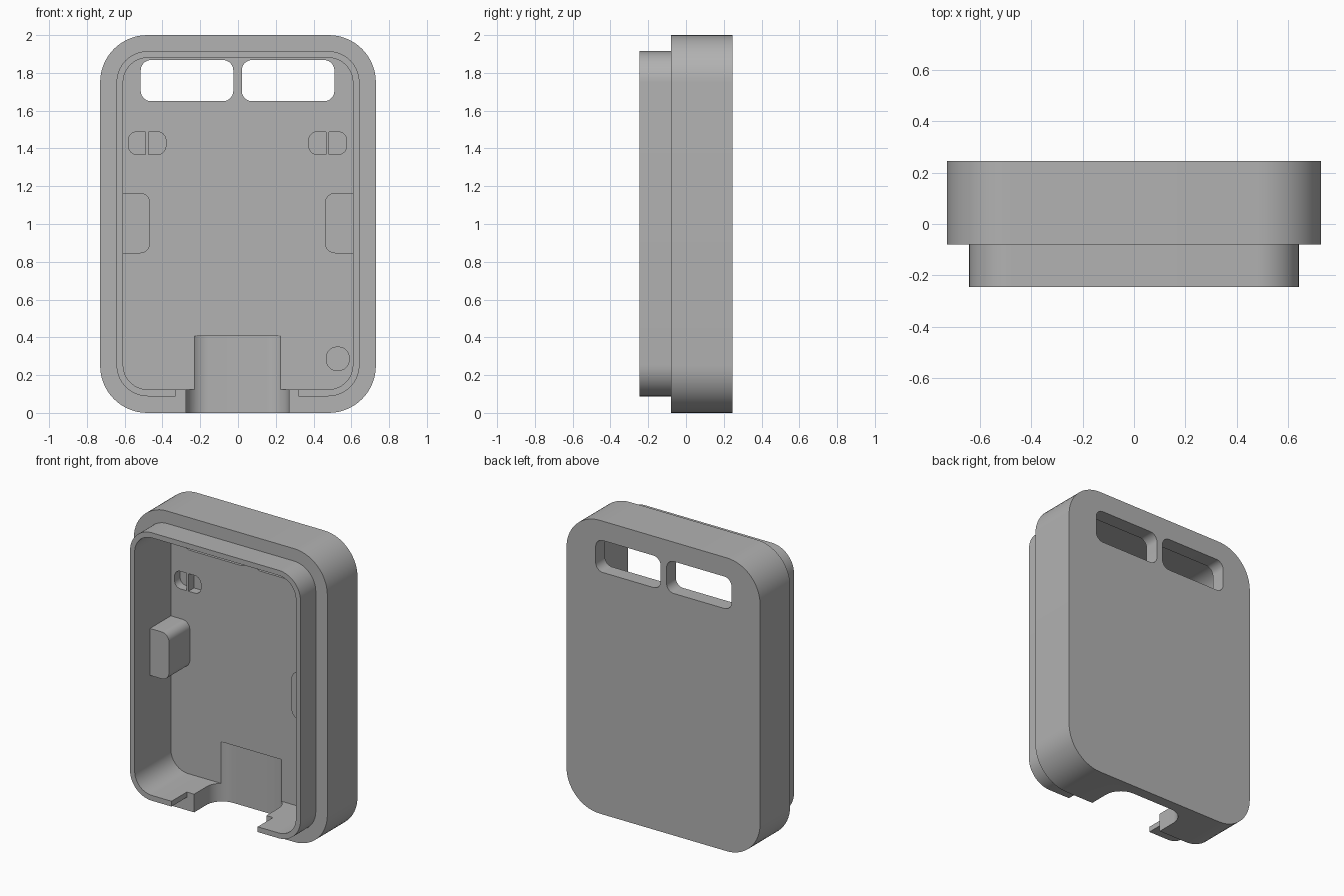
import bpy, bmesh, math

if "Cube" in bpy.data.objects:
    bpy.data.objects.remove(bpy.data.objects["Cube"])

grey = bpy.data.materials.new("plain_grey")
grey.diffuse_color = (0.445, 0.445, 0.445, 1)
grey.use_nodes = True
grey.node_tree.nodes["Principled BSDF"].inputs["Base Color"].default_value = grey.diffuse_color


def rounded(u0, u1, v0, v1, radii, seg=14):
    """Rounded rectangle; radii in order: upper right, upper left, lower left, lower right."""
    if not isinstance(radii, tuple):
        radii = (radii,) * 4
    corners = [(u1, v1, -1, -1), (u0, v1, 1, -1), (u0, v0, 1, 1), (u1, v0, -1, 1)]
    pts = []
    for i, ((u, v, su, sv), r) in enumerate(zip(corners, radii)):
        if r == 0:
            pts.append((u, v))
            continue
        for k in range(seg + 1):
            a = math.pi / 2 * (i + k / seg)
            pts.append((u + su * r + r * math.cos(a), v + sv * r + r * math.sin(a)))
    return pts


def prism(name, pts, lo, hi, axis="y"):
    """Extrude a profile along y (profile in xz) or along z (profile in xy)."""
    place = (lambda u, v, w: (u, w, v)) if axis == "y" else (lambda u, v, w: (u, v, w))
    bm = bmesh.new()
    a = [bm.verts.new(place(u, v, lo)) for u, v in pts]
    b = [bm.verts.new(place(u, v, hi)) for u, v in pts]
    bm.faces.new(a)
    bm.faces.new(b[::-1])
    n = len(pts)
    for i in range(n):
        j = (i + 1) % n
        bm.faces.new((a[i], b[i], b[j], a[j]))
    bmesh.ops.recalc_face_normals(bm, faces=bm.faces)
    me = bpy.data.meshes.new(name)
    bm.to_mesh(me)
    bm.free()
    me.materials.append(grey)
    ob = bpy.data.objects.new(name, me)
    bpy.context.collection.objects.link(ob)
    return ob


def activate(ob):
    bpy.ops.object.select_all(action="DESELECT")
    ob.select_set(True)
    bpy.context.view_layer.objects.active = ob


def combine(ob, other, op="DIFFERENCE"):
    activate(ob)
    m = ob.modifiers.new("bool", "BOOLEAN")
    m.operation, m.solver, m.object = op, "EXACT", other
    bpy.ops.object.modifier_apply(modifier=m.name)
    bpy.data.objects.remove(other, do_unlink=True)


FLOOR = 0.145   # inner face of the back wall

# Outer shell with the narrower front lip
shell = prism("case_shell", rounded(-0.73, 0.73, 0, 2, 0.25), -0.08, 0.245)
combine(shell, prism("lip", rounded(-0.643, 0.643, 0.088, 1.915, 0.165), -0.245, 0.0), "UNION")

# Cavity
combine(shell, prism("cavity", rounded(-0.608, 0.608, 0.124, 1.88, 0.13), -0.4, FLOOR))

# Two windows through the back wall
for x0, x1 in ((-0.515, -0.025), (0.02, 0.51)):
    combine(shell, prism("window", rounded(x0, x1, 1.65, 1.868, 0.055), 0.0, 0.4))

# Plug channel through the bottom wall and into the back wall
combine(shell, prism("plug", rounded(-0.275, 0.27, -0.6, 0.172, (0.12, 0.12, 0, 0)), -0.2, 0.408, "z"))

# Gap in the lip above the plug
combine(shell, prism("lip_gap", rounded(-0.33, 0.32, -0.1, 0.3, 0), -0.4, -0.08))

# Pairs of D-shaped pockets in the back wall
R = 0.045
for x0, x1, radii in ((-0.58, -0.49, (0, R, R, 0)), (-0.475, -0.382, (R, 0, 0, R)),
                      (0.375, 0.465, (0, R, R, 0)), (0.482, 0.575, (R, 0, 0, R))):
    combine(shell, prism("pocket", rounded(x0, x1, 1.368, 1.488, radii), 0.0, FLOOR + 0.06))

# Round pocket at the lower right
combine(shell, prism("round_pocket", rounded(0.468, 0.588, 0.225, 0.348, 0.055), 0.0, FLOOR + 0.05))

# Support blocks on the side walls
blocks = [prism("left_support_block", rounded(-0.63, -0.465, 0.845, 1.165, (0.055, 0, 0, 0.055)), -0.08, FLOOR + 0.01),
          prism("right_support_block", rounded(0.46, 0.63, 0.845, 1.165, (0, 0.055, 0.055, 0)), -0.08, FLOOR + 0.01)]

for ob in [shell] + blocks:
    activate(ob)
    bpy.ops.object.shade_smooth_by_angle(angle=math.radians(30))
